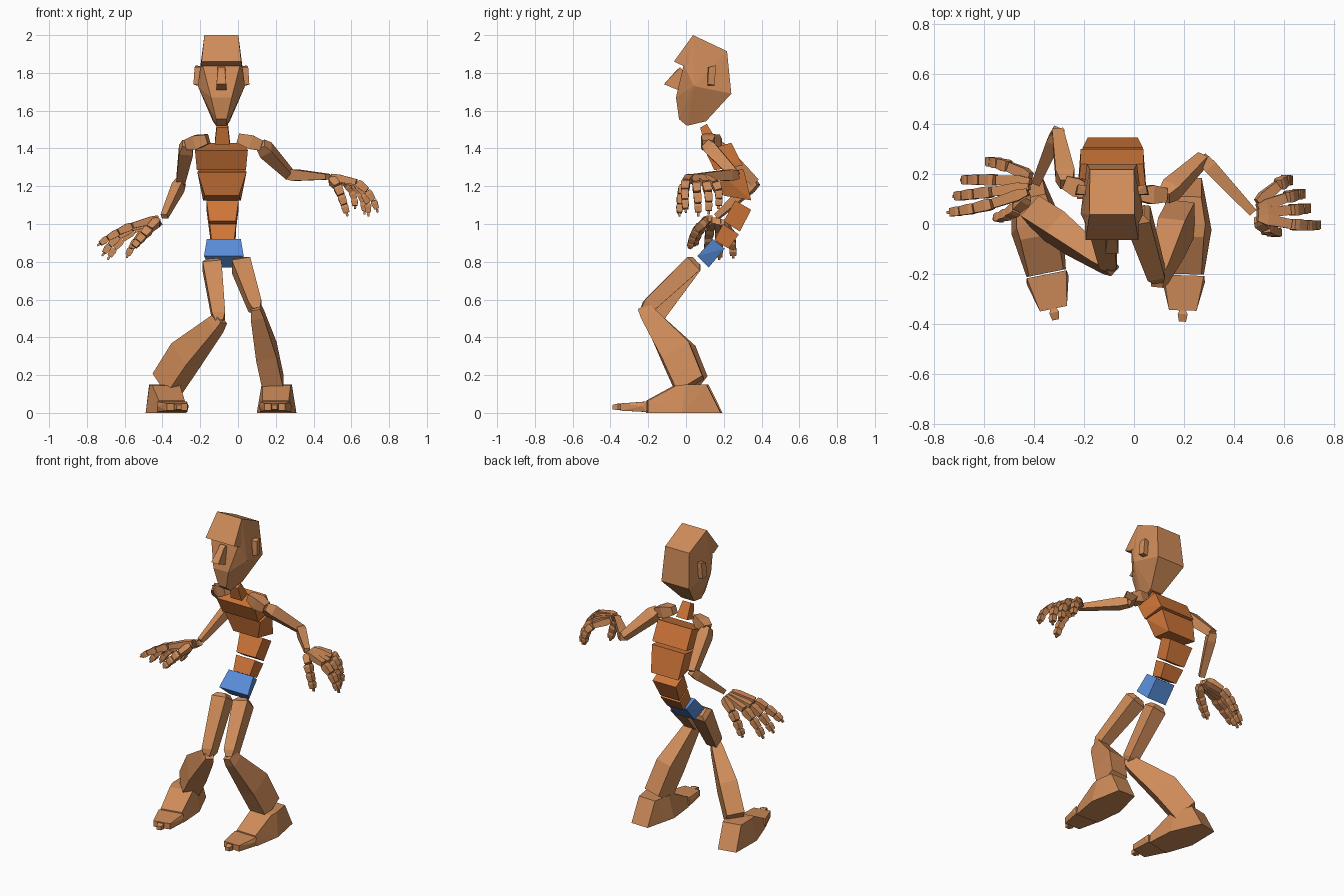
import bpy, bmesh, math
from mathutils import Vector as V, Matrix


def material(name, rgb):
    m = bpy.data.materials.new(name)
    m.diffuse_color = (*rgb, 1)
    return m


SKIN = material("skin", (0.62, 0.26, 0.10))
TORSO = material("torso", (0.62, 0.18, 0.04))
BLUE = material("pelvis", (0.10, 0.27, 0.70))


def finish(name, bm, mat):
    bmesh.ops.recalc_face_normals(bm, faces=bm.faces)
    me = bpy.data.meshes.new(name)
    bm.to_mesh(me)
    bm.free()
    me.materials.append(mat)
    ob = bpy.data.objects.new(name, me)
    bpy.context.collection.objects.link(ob)
    return ob


def hull(name, pts, mat=SKIN, mx=None):
    """Faceted convex block around a few points."""
    bm = bmesh.new()
    for p in pts:
        bm.verts.new(V(p))
    r = bmesh.ops.convex_hull(bm, input=bm.verts)
    loose = [v for v in bm.verts if not v.link_faces]
    bmesh.ops.delete(bm, geom=loose, context='VERTS')
    bmesh.ops.dissolve_limit(bm, angle_limit=0.02, verts=bm.verts, edges=bm.edges)
    if mx:
        bm.transform(mx)
    return finish(name, bm, mat)


def sym(cx, rows):
    """Mirror (half width, y, z) rows around x = cx."""
    return [(cx + s * w, y, z) for w, y, z in rows for s in (-1, 1)]


def limb(name, a, b, secs, side=(1, 0, 0), mat=SKIN):
    """Four-sided loft from a to b; secs = (t, width, depth, depth offset)."""
    a, b = V(a), V(b)
    n = (b - a).normalized()
    u = V(side)
    u = (u - n * u.dot(n)).normalized()
    v = n.cross(u)
    bm = bmesh.new()
    rings = []
    for t, w, d, off in secs:
        c = a.lerp(b, t) + v * off
        rings.append([bm.verts.new(c + u * w / 2 * i + v * d / 2 * j)
                      for i, j in ((-1, -1), (1, -1), (1, 1), (-1, 1))])
    for r, s in zip(rings, rings[1:]):
        for k in range(4):
            bm.faces.new((r[k], r[(k + 1) % 4], s[(k + 1) % 4], s[k]))
    bm.faces.new(rings[0])
    bm.faces.new(rings[-1])
    return finish(name, bm, mat)


# Torso blocks, following the bent spine
hull("pelvis", sym(-.075, [(.105, .06, .83), (.09, .14, .92), (.07, .205, .87), (.07, .12, .77)]), BLUE)
hull("lower_waist", sym(-.08, [(.06, .15, .915), (.07, .195, 1.0), (.07, .28, .945), (.06, .225, .87)]), TORSO)
hull("upper_waist", sym(-.082, [(.07, .2, 1.015), (.085, .26, 1.125), (.085, .345, 1.075), (.07, .285, .96)]), TORSO)
hull("ribs", sym(-.085, [(.13, .17, 1.275), (.12, .305, 1.29), (.1, .345, 1.125), (.09, .2, 1.15)]), TORSO)
hull("chest", sym(-.088, [(.14, .10, 1.39), (.125, .24, 1.43), (.125, .30, 1.31), (.13, .15, 1.285)]), TORSO)
hull("neck", sym(-.083, [(.03, .075, 1.51), (.03, .11, 1.53), (.04, .165, 1.44), (.04, .10, 1.42)]), TORSO)

# Head with brow wedge, nose and ears
HX = -.088
hull("head", sym(HX, [(.09, .037, 2.0), (.088, .217, 1.915), (.10, .24, 1.69), (.125, .042, 1.73),
                      (.028, .005, 1.52), (.045, .106, 1.544), (.028, -.037, 1.555),
                      (.055, -.053, 1.67), (.10, -.012, 1.845)]))
hull("brow", sym(HX, [(.105, -.064, 1.86), (.09, .037, 2.0), (.108, -.01, 1.835), (.1, .06, 1.86)]))
hull("nose", sym(HX, [(.02, -.03, 1.83), (.018, -.05, 1.815), (.026, -.117, 1.74),
                      (.026, -.045, 1.71), (.02, -.01, 1.80)]))
for s, n in ((-1, "right"), (1, "left")):
    hull(n + "_ear", [(HX + s * x, y, z) for x, y, z in
                      [(.09, .115, 1.83), (.09, .15, 1.83), (.09, .115, 1.73), (.09, .15, 1.73),
                       (.142, .12, 1.83), (.135, .158, 1.84), (.148, .115, 1.74), (.14, .152, 1.735)]])

# Arms
arms = {
    "right": [(-.16, .12, 1.45), (-.27, .165, 1.42), (-.305, .365, 1.22), (-.39, .165, 1.04)],
    "left": [(.0, .12, 1.455), (.125, .115, 1.415), (.275, .26, 1.26), (.475, .045, 1.25)],
}
for n, (c, s, e, w) in arms.items():
    limb(n + "_collar", c, s, [(0, .045, .05, 0), (.55, .075, .075, 0), (1, .055, .055, 0)], (0, 1, 0))
    limb(n + "_upper_arm", s, e, [(-.03, .05, .05, 0), (.15, .075, .07, 0), (1.0, .045, .05, 0)])
    limb(n + "_forearm", e, w, [(-.03, .045, .045, 0), (.15, .06, .055, 0), (1, .03, .035, 0)], (0, 0, 1))

# Fingers: each a curve from the wrist (start, bend, tip)
hands = {
    "right": {
        "index": [(-.42, .13, 1.03), (-.60, .06, 1.00), (-.745, .045, .885)],
        "middle": [(-.415, .15, 1.02), (-.62, .12, 1.00), (-.72, .11, .83)],
        "ring": [(-.41, .17, 1.015), (-.60, .18, .99), (-.69, .175, .81)],
        "little": [(-.41, .19, 1.01), (-.53, .25, .97), (-.59, .25, .82)],
        "thumb": [(-.42, .11, 1.02), (-.47, .04, .98), (-.56, .02, .87)],
    },
    "left": {
        "index": [(.49, .025, 1.25), (.69, -.02, 1.26), (.74, .0, 1.06)],
        "middle": [(.49, .045, 1.25), (.70, .06, 1.25), (.69, .065, 1.04)],
        "ring": [(.49, .065, 1.25), (.67, .13, 1.25), (.67, .12, 1.05)],
        "little": [(.49, .085, 1.245), (.62, .20, 1.24), (.62, .17, 1.08)],
        "thumb": [(.49, .02, 1.24), (.53, -.035, 1.23), (.58, -.035, 1.04)],
    },
}
for n, fingers in hands.items():
    for f, ctrl in fingers.items():
        p0, p1, p2 = map(V, ctrl)
        pts = [p0 * (1 - t) ** 2 + p1 * 2 * t * (1 - t) + p2 * t * t for t in (0, .42, .64, .82, .95, 1)]
        side = (0, 1, 0) if f != "thumb" else (1, 0, 0)
        for k, (a, b) in enumerate(zip(pts, pts[1:])):
            w = (.044, .046, .042, .038, .014)[k]
            first = .6 if k == 0 else .9
            limb(f"{n}_{f}_{k + 1}", a, b, [(.02, w * first, w * .75, 0), (.3, w, w * .95, 0),
                                           (.97, w * .85, w * .7, 0)], side)

# Legs: thigh and flared shin
legs = {
    "right": [(-.14, .05, .80), (-.10, -.165, .49), (-.385, .035, .14)],
    "left": [(.01, .05, .80), (.095, -.215, .55), (.19, .03, .14)],
}
for n, (h, k, a) in legs.items():
    limb(n + "_thigh", h, k, [(0, .06, .06, 0), (.07, .10, .095, 0), (.93, .07, .075, 0), (1.03, .04, .04, 0)])
    side = (1, 0, 0) if n == "left" else (.75, .65, 0)
    # the calf bulges on the upper rear side of the shin
    v = (V(a) - V(k)).normalized().cross(V(side))
    up = 1 if v.z > 0 else -1
    limb(n + "_shin", k, a, [(-.03, .05, .07, 0), (.08, .07, .09, 0),
                             (.58, .11, .165, up * .025), (.98, .11, .155, 0)], side)

# Feet with toe blocks and small toe tips
for n, x, ang in (("right", -.39, .2), ("left", .205, -.03)):
    mx = Matrix.Translation((x, 0, 0)) @ Matrix.Rotation(ang, 4, 'Z')
    hull(n + "_foot", sym(0, [(.06, .185, 0), (.105, -.02, 0), (.08, -.2, 0), (.07, -.2, .065),
                              (.075, -.05, .145), (.06, .11, .15), (.08, .0, .15)]), SKIN, mx)
    hull(n + "_toes", sym(0, [(.082, -.205, .005), (.08, -.205, .06), (.085, -.23, .035),
                              (.055, -.345, .012), (.055, -.345, .05)]), SKIN, mx)
    hull(n + "_toe_tip", sym(0, [(.012, -.345, .02), (.012, -.345, .045), (.02, -.36, .015), (.02, -.36, .05),
                                 (.014, -.39, .018), (.014, -.39, .042)]), SKIN, mx)
